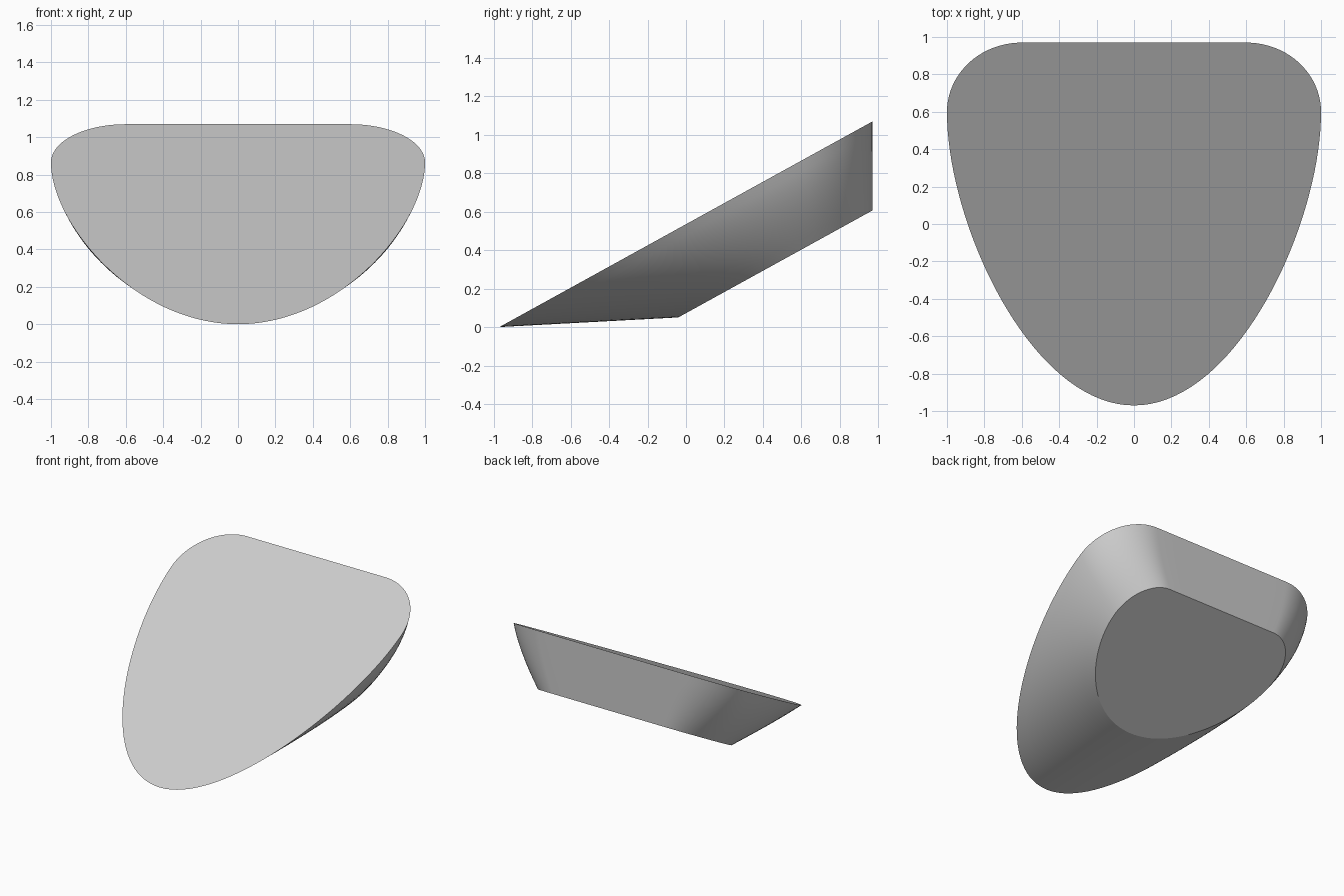
import bpy, bmesh, math
from mathutils import Vector
from mathutils.geometry import interpolate_bezier

cube = bpy.data.objects.get("Cube")
if cube:
    bpy.data.objects.remove(cube)

BACK = 0.97       # y of the straight rear edge
SLOPE = 0.551     # incline of both flat faces


def half_outline(straight, width, wide_y, tip_y, side_pull, tip_pull, corner=20, side=36):
    """Outline from rear centre round the +x side to the front tip."""
    pts = [Vector((straight * i / 4, BACK)) for i in range(4)]
    # rounded rear corner
    for i in range(corner):
        a = math.pi / 2 * (1 - i / corner)
        pts.append(Vector((straight + (width - straight) * math.cos(a),
                           wide_y + (BACK - wide_y) * math.sin(a))))
    # long side sweeping to the tip
    curve = interpolate_bezier(Vector((width, wide_y, 0)),
                               Vector((width, wide_y - side_pull, 0)),
                               Vector((tip_pull, tip_y, 0)),
                               Vector((0, tip_y, 0)), side + 1)
    return pts + [p.to_2d() for p in curve]


def full_outline(*args):
    half = half_outline(*args)
    return half + [Vector((-p.x, p.y)) for p in half[-2:0:-1]]


top = full_outline(0.6, 1.0, 0.6, BACK * -1, 0.6, 0.55)
bottom = full_outline(0.48, 0.74, 0.68, -0.04, 0.3, 0.43)

# Loft the slightly bulging wall between the two inclined faces
bm = bmesh.new()
rings = []
STEPS = 8
for k in range(STEPS + 1):
    t = k / STEPS
    bulge = 1 + 0.12 * t * (1 - t)
    ring = []
    for p, q in zip(top, bottom):
        c = p.lerp(q, t)
        z = (1 - t) * SLOPE * (p.y + BACK) + t * (0.05 + SLOPE * (q.y + 0.04))
        ring.append(bm.verts.new((c.x * bulge, c.y, z)))
    rings.append(ring)

n = len(top)
for upper, lower in zip(rings, rings[1:]):
    for i in range(n):
        j = (i + 1) % n
        bm.faces.new((upper[i], upper[j], lower[j], lower[i]))
bm.faces.new(rings[0])
bm.faces.new(rings[-1])
bmesh.ops.recalc_face_normals(bm, faces=bm.faces)

mesh = bpy.data.meshes.new("wedge_body")
bm.to_mesh(mesh)
bm.free()
body = bpy.data.objects.new("wedge_body", mesh)
bpy.context.collection.objects.link(body)

# Plain grey finish
grey = bpy.data.materials.new("light_grey")
grey.use_nodes = True
colour = (0.6, 0.6, 0.6, 1)
grey.diffuse_color = colour
grey.node_tree.nodes["Principled BSDF"].inputs["Base Color"].default_value = colour
mesh.materials.append(grey)

# Smooth wall, sharp rims
bpy.ops.object.select_all(action='DESELECT')
body.select_set(True)
bpy.context.view_layer.objects.active = body
bpy.ops.object.shade_smooth_by_angle(angle=math.radians(25))
